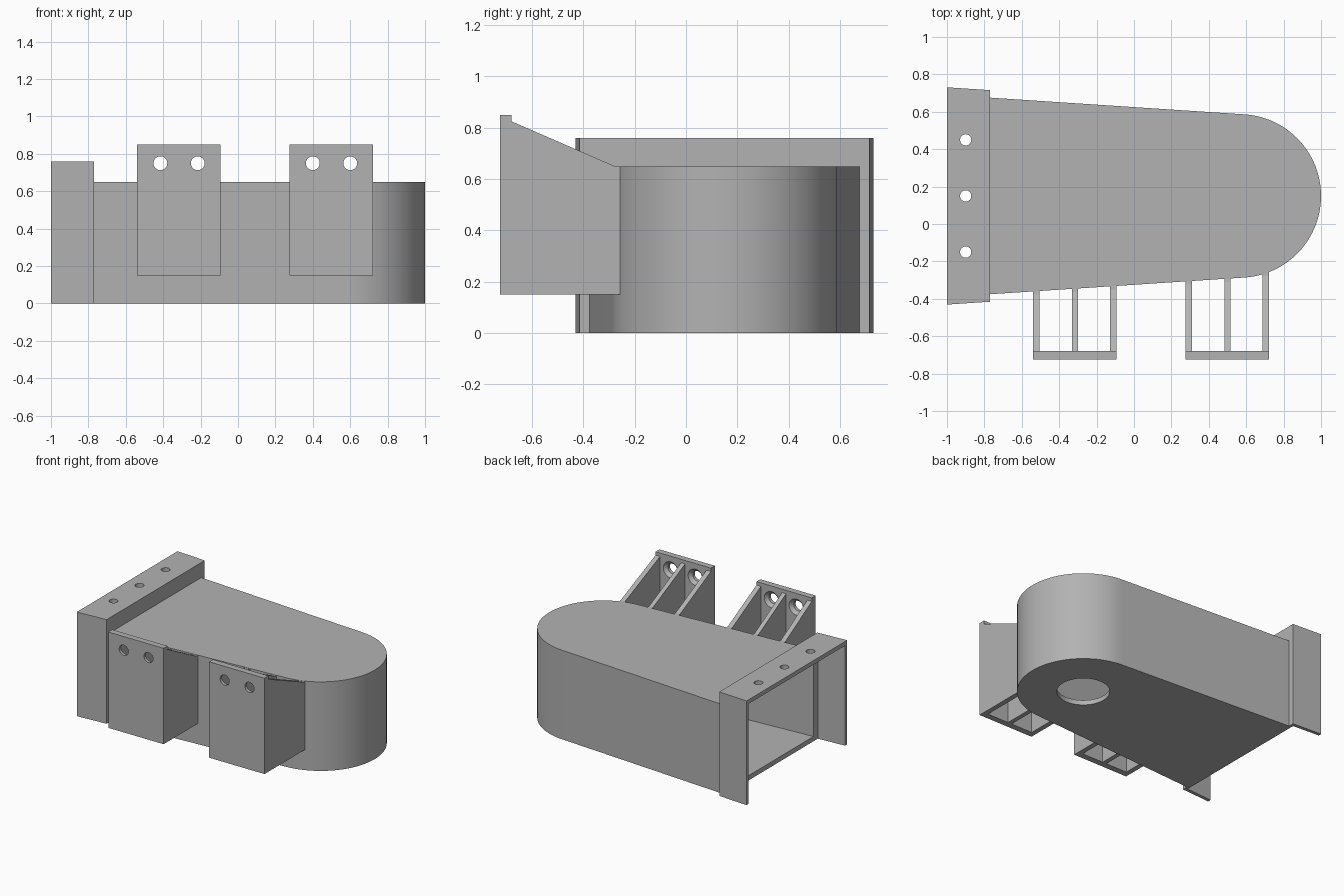
import bpy, bmesh, math
from mathutils import Matrix, Vector

cube = bpy.data.objects.get("Cube")
if cube:
    bpy.data.objects.remove(cube, do_unlink=True)

grey = bpy.data.materials.new("plain grey")
grey.use_nodes = True
COLOUR = (0.45, 0.45, 0.45, 1)
grey.diffuse_color = COLOUR
grey.node_tree.nodes["Principled BSDF"].inputs["Base Color"].default_value = COLOUR

# Main dimensions
R = 0.437            # nose radius
CX, CY = 1 - R, 0.15  # nose centre
TAPER = math.radians(3.76)
JOIN = -0.77         # where the body meets the flange
BODY_H, FLANGE_H = 0.65, 0.76
WALL = 0.035


def half_width(x, inset=0):
    return (R - inset - (x - CX) * math.sin(TAPER)) / math.cos(TAPER)


def finish(bm, name):
    bmesh.ops.recalc_face_normals(bm, faces=bm.faces)
    mesh = bpy.data.meshes.new(name)
    bm.to_mesh(mesh)
    bm.free()
    mesh.materials.append(grey)
    obj = bpy.data.objects.new(name, mesh)
    bpy.context.collection.objects.link(obj)
    return obj


def prism(name, points, direction):
    """Extrude a closed loop of 3D points along a direction."""
    bm = bmesh.new()
    face = bm.faces.new([bm.verts.new(p) for p in points])
    out = bmesh.ops.extrude_face_region(bm, geom=[face])
    moved = [v for v in out["geom"] if isinstance(v, bmesh.types.BMVert)]
    bmesh.ops.translate(bm, verts=moved, vec=Vector(direction))
    return finish(bm, name)


def box(name, x0, x1, y0, y1, z0, z1):
    loop = [(x0, y0, z0), (x1, y0, z0), (x1, y1, z0), (x0, y1, z0)]
    return prism(name, loop, (0, 0, z1 - z0))


def cone(name, centre, r1, r2, depth, axis="Z", segments=32):
    bm = bmesh.new()
    turn = Matrix.Rotation(math.radians(-90), 4, "X") if axis == "Y" else Matrix()
    bmesh.ops.create_cone(bm, cap_ends=True, segments=segments, radius1=r1, radius2=r2,
                          depth=depth, matrix=Matrix.Translation(centre) @ turn)
    return finish(bm, name)


def rounded_prism(name, inset, x0, z0, z1):
    """Tapered plan with a round nose."""
    r, w, n = R - inset, half_width(x0, inset), 64
    loop = [(x0, CY - w, z0)]
    for i in range(n + 1):
        a = (math.pi / 2 - TAPER) * (2 * i / n - 1)
        loop.append((CX + r * math.cos(a), CY + r * math.sin(a), z0))
    loop.append((x0, CY + w, z0))
    return prism(name, loop, (0, 0, z1 - z0))


def tapered_block(name, inset, x0, x1, z0, z1):
    a, b = half_width(x0, inset), half_width(x1, inset)
    loop = [(x0, CY - a, z0), (x1, CY - b, z0), (x1, CY + b, z0), (x0, CY + a, z0)]
    return prism(name, loop, (0, 0, z1 - z0))


def cut(obj, cutters):
    bpy.context.view_layer.objects.active = obj
    for c in cutters:
        c.hide_render = True
        mod = obj.modifiers.new("cut", "BOOLEAN")
        mod.operation, mod.solver, mod.object = "DIFFERENCE", "EXACT", c
        bpy.ops.object.modifier_apply(modifier=mod.name)
        bpy.data.objects.remove(c, do_unlink=True)


def smooth(obj):
    bpy.ops.object.select_all(action="DESELECT")
    obj.select_set(True)
    bpy.context.view_layer.objects.active = obj
    bpy.ops.object.shade_smooth_by_angle(angle=math.radians(30))


def cavity():
    return rounded_prism("cavity_cutter", WALL, -1.1, WALL, BODY_H - WALL)


# Hollow body with a round opening in its floor
body = rounded_prism("hollow_body", 0, JOIN, 0, BODY_H)
cut(body, [cavity(), cone("floor_cutter", (CX, CY, 0), 0.175, 0.175, 0.2, segments=64)])
smooth(body)

# Flange hood: sides, top and end wall, open below and behind
flange = tapered_block("flange_hood", -0.04, -1, JOIN, 0, FLANGE_H)
holes = [cone("hole_cutter", (-0.9, y, FLANGE_H), 0.03, 0.03, 0.2) for y in (-0.15, 0.15, 0.45)]
hollow = tapered_block("hood_cutter", -0.015, -1.1, JOIN - 0.02, -0.1, FLANGE_H - 0.03)
cut(flange, [hollow, cavity()] + holes)
smooth(flange)


# Mounting brackets: drilled plate on three sloped ribs
FRONT, BACK, LOW, HIGH = -0.725, -0.68, 0.15, 0.85


def wall_y(x):
    if x > CX + R * math.sin(TAPER):
        return CY - math.sqrt(R * R - (x - CX) ** 2)
    return CY - half_width(x)


for side, x0 in (("right", -0.54), ("left", 0.275)):
    x1 = x0 + 0.447
    plate = box(side + "_bracket_plate", x0, x1, FRONT, BACK, LOW, HIGH)
    drills = []
    for x in (x0 + 0.125, x0 + 0.325):
        drills.append(cone("drill_cutter", (x, BACK, 0.75), 0.037, 0.037, 0.2, "Y"))
        drills.append(cone("sink_cutter", (x, BACK - 0.01, 0.75), 0.034, 0.064, 0.03, "Y"))
    cut(plate, drills)
    smooth(plate)
    for i, (a, b) in enumerate(((x0, x0 + 0.036), (x0 + 0.208, x0 + 0.24), (x1 - 0.036, x1))):
        end = max(wall_y(a), wall_y(b))
        profile = [(BACK, LOW), (end, LOW), (end, BODY_H - 0.002),
                   (end - 0.02, BODY_H), (BACK, HIGH - 0.025)]
        prism(f"{side}_bracket_rib_{i + 1}", [(a, y, z) for y, z in profile], (b - a, 0, 0))
